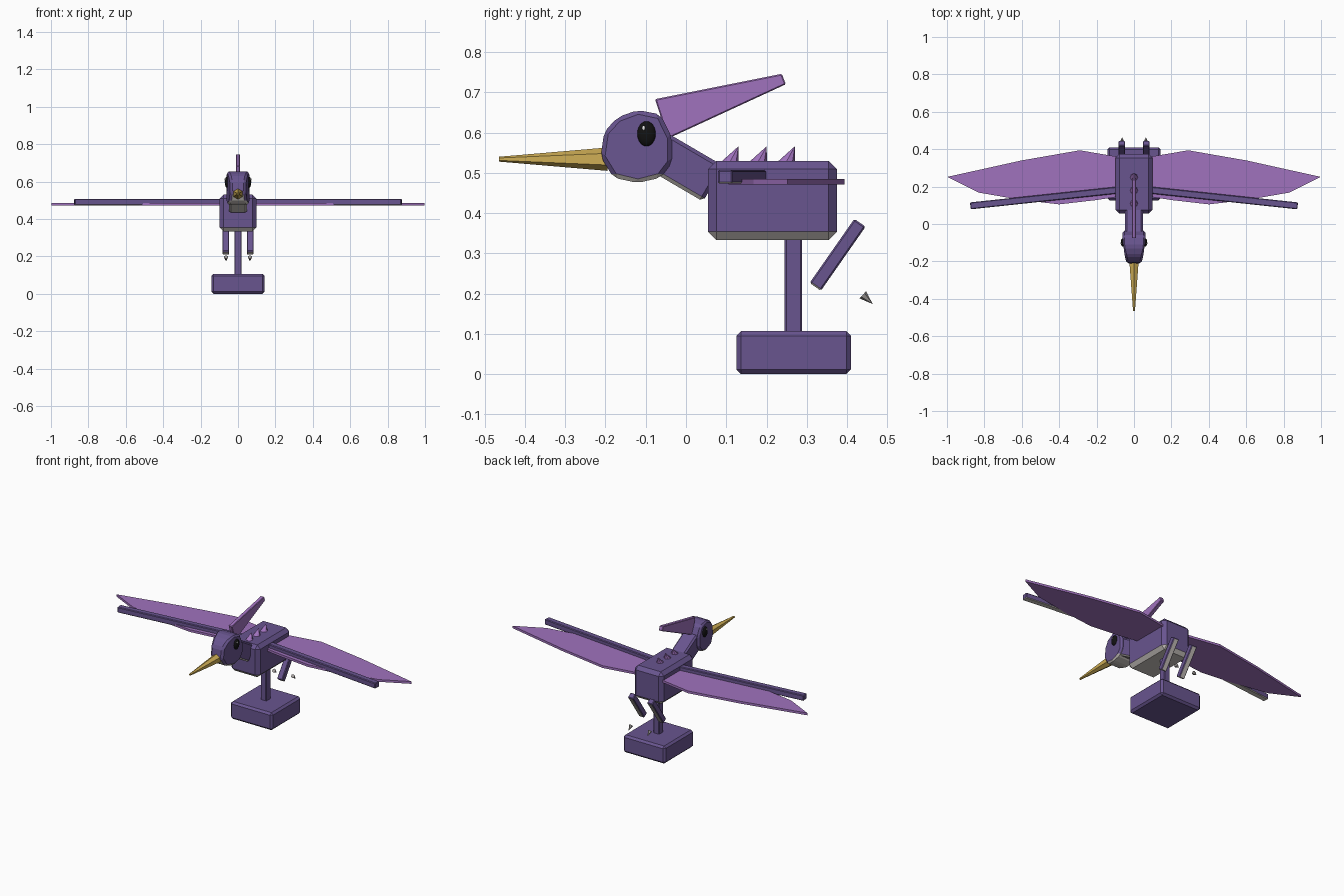
import bpy, bmesh
from mathutils import Vector

old = bpy.data.objects.get("Cube")
if old:
    bpy.data.objects.remove(old, do_unlink=True)


def material(name, rgb):
    m = bpy.data.materials.new(name)
    m.use_nodes = True
    m.diffuse_color = (*rgb, 1)
    m.node_tree.nodes["Principled BSDF"].inputs["Base Color"].default_value = (*rgb, 1)
    return m


PURPLE = material("deep purple", (0.14, 0.09, 0.275))
LILAC = material("lilac", (0.35, 0.168, 0.51))
CREAM = material("pale underside", (0.6, 0.56, 0.53))
GOLD = material("beak gold", (0.62, 0.42, 0.09))
BLACK = material("eye black", (0.006, 0.006, 0.006))
WHITE = material("eye glint", (0.85, 0.85, 0.85))
GREY = material("claw grey", (0.35, 0.33, 0.32))


def finish(name, bm, mats, bevel=0.0):
    """Bevel, paint downward faces with the second material, make the object."""
    bmesh.ops.recalc_face_normals(bm, faces=bm.faces)
    if bevel:
        bmesh.ops.bevel(bm, geom=bm.edges[:], offset=bevel, segments=1,
                        profile=0.5, affect='EDGES')
    bm.normal_update()
    if len(mats) > 1:
        for f in bm.faces:
            f.material_index = int(f.normal.z < -0.5)
    me = bpy.data.meshes.new(name)
    bm.to_mesh(me)
    bm.free()
    for m in mats:
        me.materials.append(m)
    ob = bpy.data.objects.new(name, me)
    bpy.context.collection.objects.link(ob)
    return ob


def prism(name, pts, centre, half, mats, axis="x", bevel=0.0, shape=None):
    """Extrude a (y, z) profile along x, or an (x, y) profile along z."""
    bm = bmesh.new()
    rings = []
    for d in (centre - half, centre + half):
        rings.append([bm.verts.new((d, a, b) if axis == "x" else (a, b, d)) for a, b in pts])
    bm.faces.new(rings[0])
    bm.faces.new(rings[1])
    n = len(pts)
    for i in range(n):
        j = (i + 1) % n
        bm.faces.new((rings[0][i], rings[0][j], rings[1][j], rings[1][i]))
    if shape:
        for v in bm.verts:
            shape(v.co)
    return finish(name, bm, mats, bevel)


def rect(a0, a1, b0, b1):
    return [(a0, b0), (a1, b0), (a1, b1), (a0, b1)]


def beam(p, q, width):
    """Rectangle profile running from p to q."""
    p, q = Vector(p), Vector(q)
    d = (q - p).normalized() * width / 2
    s = Vector((-d.y, d.x))
    return [tuple(v) for v in (p - s, q - s, q + s, p + s)]


def cone(name, base, tip, r1, r2, sides, mat):
    base, tip = Vector(base), Vector(tip)
    bm = bmesh.new()
    bmesh.ops.create_cone(bm, cap_ends=True, segments=sides, radius1=r1, radius2=r2,
                          depth=(tip - base).length)
    turn = (tip - base).to_track_quat('Z', 'Y').to_matrix()
    bmesh.ops.rotate(bm, cent=(0, 0, 0), matrix=turn, verts=bm.verts)
    bmesh.ops.translate(bm, vec=(base + tip) / 2, verts=bm.verts)
    return finish(name, bm, [mat])


def ball(name, centre, radii, mat):
    bm = bmesh.new()
    bmesh.ops.create_uvsphere(bm, u_segments=20, v_segments=12, radius=1)
    for v in bm.verts:
        v.co = Vector(c + r * k for c, r, k in zip(centre, radii, v.co))
    ob = finish(name, bm, [mat])
    for p in ob.data.polygons:
        p.use_smooth = True


TWO_TONE = [PURPLE, CREAM]

# Stand
prism("stand_base", rect(0.125, 0.41, 0, 0.107), 0, 0.142, [PURPLE], bevel=0.012)
prism("stand_post", rect(0.245, 0.288, 0.09, 0.36), 0, 0.02, [PURPLE], bevel=0.004)

# Body and neck
prism("body", rect(0.055, 0.375, 0.333, 0.53), 0, 0.098, TWO_TONE, bevel=0.021)
prism("neck", beam((-0.12, 0.583), (0.068, 0.473), 0.102), 0, 0.047, TWO_TONE, bevel=0.009)


# Head, narrowing toward the beak
def taper(co):
    co.x *= 1 - 0.35 * max(0, min(1, (-0.12 - co.y) / 0.09))


head = [(-0.212, 0.54), (-0.203, 0.602), (-0.17, 0.638), (-0.12, 0.656), (-0.063, 0.645),
        (-0.035, 0.588), (-0.035, 0.525), (-0.063, 0.488), (-0.12, 0.475), (-0.18, 0.488)]
prism("head", head, 0, 0.061, TWO_TONE, bevel=0.011, shape=taper)
cone("beak", (0, -0.195, 0.534), (0, -0.465, 0.534), 0.029, 0.006, 6, GOLD)

# Crest
prism("crest", [(-0.077, 0.683), (0.238, 0.746), (0.248, 0.72), (-0.045, 0.585)],
      0, 0.012, [LILAC], bevel=0.003)

# Back spines, leaning to the rear
for i in range(3):
    y = 0.105 + 0.07 * i
    spine = cone("back_spine_%d" % (i + 1), (0, y, 0.52), (0, y, 0.566), 0.026, 0, 8, LILAC)
    for v in spine.data.vertices:
        v.co.y += (v.co.z - 0.52) * 0.55

# Mirrored parts
for side, s in (("left", 1), ("right", -1)):
    ball(side + "_eye", (s * 0.058, -0.098, 0.597), (0.013, 0.023, 0.031), BLACK)
    ball(side + "_eye_glint", (s * 0.068, -0.105, 0.611), (0.004, 0.004, 0.006), WHITE)
    prism(side + "_wing_arm", beam((s * 0.06, 0.184), (s * 0.875, 0.097), 0.037),
          0.49, 0.017, TWO_TONE, axis="z", bevel=0.004)
    wing = [(0.06, 0.15), (0.2, 0.128), (0.4, 0.105), (0.6, 0.128), (0.83, 0.168), (0.998, 0.252),
            (0.6, 0.34), (0.29, 0.394), (0.06, 0.355)]
    prism(side + "_wing", [(s * x, y) for x, y in wing], 0.478, 0.007, [LILAC], axis="z")
    prism(side + "_leg", beam((0.321, 0.217), (0.432, 0.376), 0.034), s * 0.065, 0.018,
          TWO_TONE, bevel=0.004)
    cone(side + "_claw", (s * 0.064, 0.439, 0.197), (s * 0.064, 0.464, 0.174), 0.012, 0, 6, GREY)
